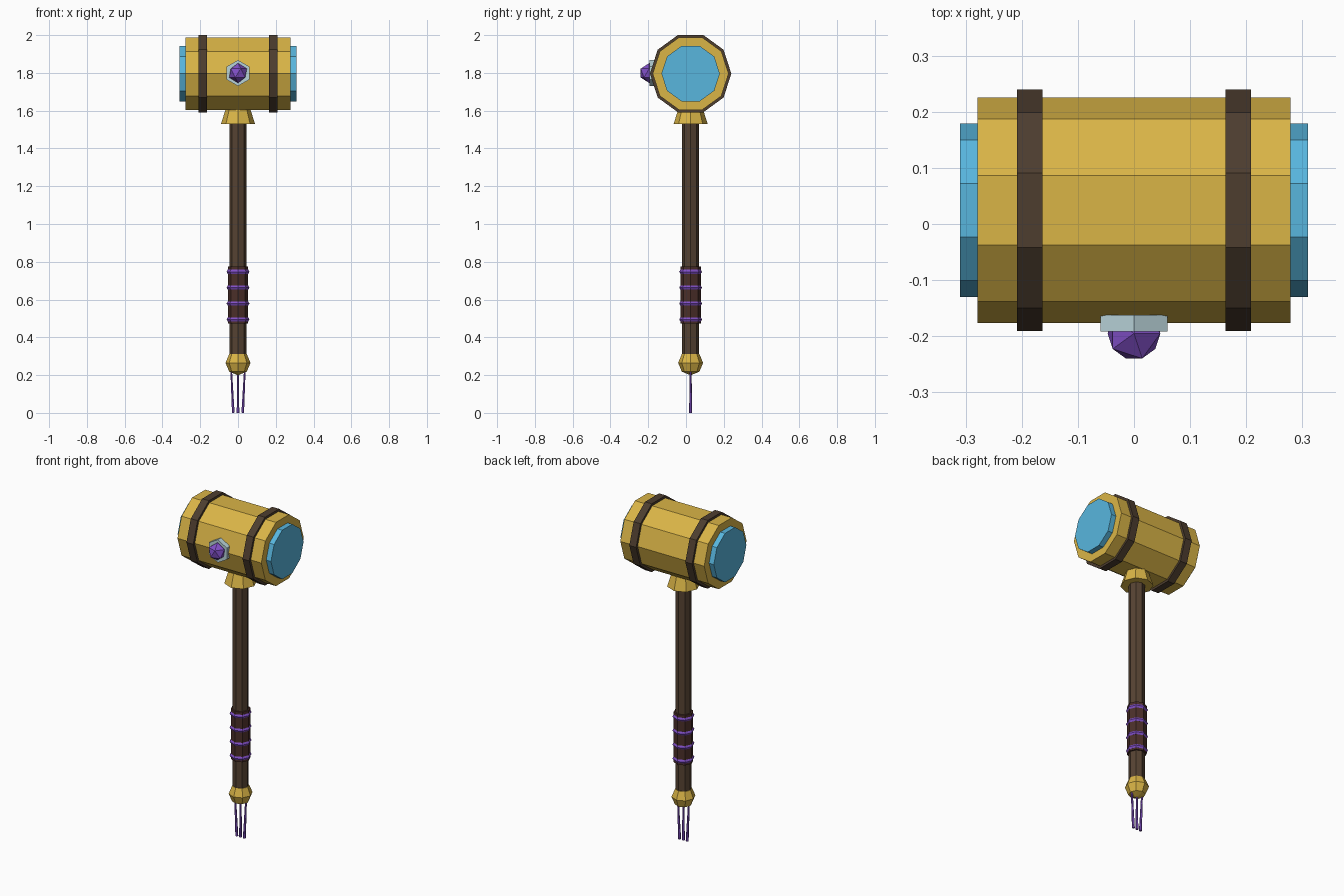
import bpy
import math
from mathutils import Vector

cube = bpy.data.objects.get("Cube")
if cube:
    bpy.data.objects.remove(cube, do_unlink=True)


def material(name, r, g, b):
    m = bpy.data.materials.new(name)
    m.use_nodes = True
    m.diffuse_color = (r, g, b, 1)
    m.node_tree.nodes["Principled BSDF"].inputs["Base Color"].default_value = (r, g, b, 1)
    return m


gold = material("gold", 0.70, 0.46, 0.062)
blue = material("sky blue", 0.098, 0.468, 0.73)
wood = material("brown wood", 0.093, 0.056, 0.032)
strap = material("dark strap", 0.074, 0.047, 0.028)
leather = material("red brown leather", 0.07, 0.028, 0.022)
purple = material("purple", 0.223, 0.08, 0.578)
silver = material("pale silver", 0.485, 0.658, 0.70)

AXIS_Y = 0.0245   # centre line of handle and head
HEAD_Z = 1.796
mesh = bpy.ops.mesh


def finish(name, mat):
    ob = bpy.context.object
    ob.name = name
    ob.data.materials.append(mat)
    bpy.ops.object.shade_flat()
    return ob


def barrel(name, mat, x, radius, length):
    """Ten-sided drum lying along x."""
    mesh.primitive_cylinder_add(vertices=10, radius=radius, depth=length,
                                location=(x, AXIS_Y, HEAD_Z),
                                rotation=(0, math.pi / 2, 0))
    return finish(name, mat)


def shaft(name, mat, low, high, r_low, r_high, sides=8):
    """Tapered prism between two points."""
    low, high = Vector(low), Vector(high)
    span = high - low
    mesh.primitive_cone_add(vertices=sides, radius1=r_low, radius2=r_high,
                            depth=span.length, location=(low + high) / 2,
                            rotation=(0, math.atan2(span.x, span.z), 0))
    return finish(name, mat)


def upright(name, mat, z0, z1, r0, r1):
    return shaft(name, mat, (0, AXIS_Y, z0), (0, AXIS_Y, z1), r0, r1)


# Head with striking faces and straps
barrel("head", gold, 0, 0.201, 0.557)
for side, sign in (("left", 1), ("right", -1)):
    barrel(side + "_striking_face", blue, sign * 0.285, 0.1545, 0.05)
    barrel(side + "_strap", strap, sign * 0.186, 0.2155, 0.045)

# Gem and its hexagonal setting on the front
mesh.primitive_cylinder_add(vertices=6, radius=0.069, depth=0.03,
                            location=(0, -0.177, HEAD_Z + 0.003),
                            rotation=(math.pi / 2, 0, 0))
finish("gem_setting", silver)
mesh.primitive_ico_sphere_add(subdivisions=1, radius=0.0525,
                              location=(0, -0.195, HEAD_Z + 0.003))
finish("gem", purple)

# Handle, collar and grip
upright("handle", wood, 0.25, 1.62, 0.045, 0.045)
upright("collar", gold, 1.53, 1.612, 0.09, 0.064)
upright("grip", leather, 0.473, 0.774, 0.054, 0.054)
for i in range(4):
    mesh.primitive_torus_add(major_segments=8, minor_segments=6,
                             major_radius=0.048, minor_radius=0.0125,
                             location=(0, AXIS_Y, 0.495 + 0.084 * i))
    finish("grip_ring_%d" % (i + 1), purple)

# Pommel and hanging strands
mesh.primitive_uv_sphere_add(segments=8, ring_count=4, radius=0.066,
                             location=(0, AXIS_Y, 0.265))
finish("pommel", gold)
for name, sign in (("right", -1), ("middle", 0), ("left", 1)):
    shaft(name + "_strand", purple, (sign * 0.025, AXIS_Y, 0.0005),
          (sign * 0.036, AXIS_Y, 0.225), 0.008, 0.005, sides=6)
